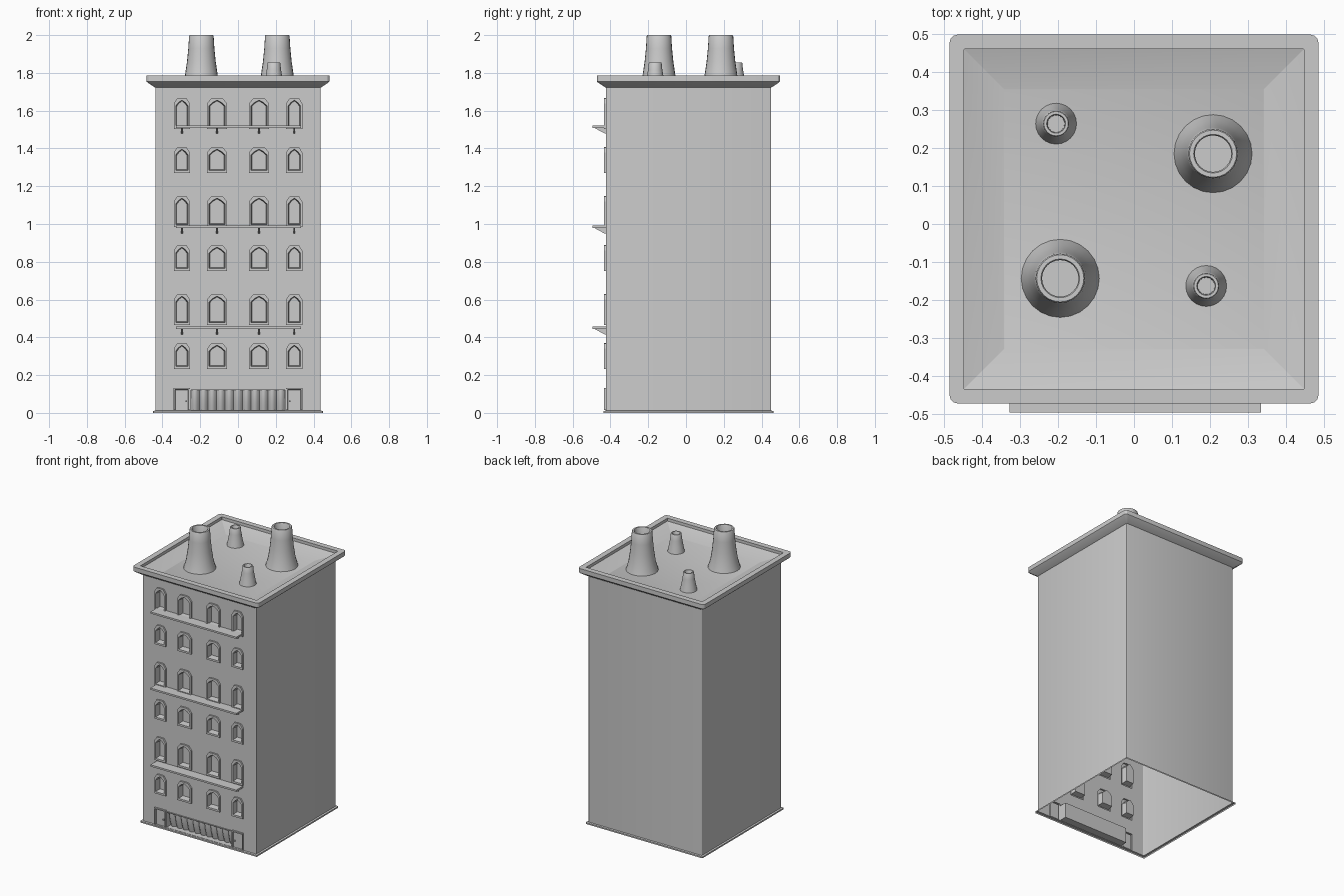
import bpy, bmesh, math

if "Cube" in bpy.data.objects:
    bpy.data.objects.remove(bpy.data.objects["Cube"])

YC = 0.013            # depth centre of the tower
HB = 0.437            # half width of the body
YF = YC - HB          # front wall plane
Z0, Z1 = 0.012, 1.722


def finish(name, bm, smooth=None, fix=True):
    if fix:
        bmesh.ops.recalc_face_normals(bm, faces=bm.faces)
    me = bpy.data.meshes.new(name)
    bm.to_mesh(me)
    bm.free()
    ob = bpy.data.objects.new(name, me)
    bpy.context.collection.objects.link(ob)
    if smooth:
        bpy.ops.object.select_all(action='DESELECT')
        ob.select_set(True)
        bpy.context.view_layer.objects.active = ob
        bpy.ops.object.shade_smooth_by_angle(angle=math.radians(smooth))
    return ob


def bridge(bm, a, b):
    n = len(a)
    return [bm.faces.new((a[i], a[(i + 1) % n], b[(i + 1) % n], b[i])) for i in range(n)]


def square_ring(bm, h, z, r, seg=3):
    """Rounded square, starting at the front right corner."""
    vs = []
    for k in range(4):
        base = -math.pi / 2 + k * math.pi / 2
        mid = base + math.pi / 4
        cx = math.copysign(h - r, math.cos(mid))
        cy = math.copysign(h - r, math.sin(mid))
        for j in range(seg + 1):
            a = base + j / seg * math.pi / 2
            vs.append(bm.verts.new((cx + r * math.cos(a), YC + cy + r * math.sin(a), z)))
    return vs


def box(bm, x0, x1, y0, y1, z0, z1):
    v = bmesh.ops.create_cube(bm, size=1)['verts']
    for p in v:
        p.co = ((x0 + x1) / 2 + p.co.x * (x1 - x0), (y0 + y1) / 2 + p.co.y * (y1 - y0),
                (z0 + z1) / 2 + p.co.z * (z1 - z0))


# --- hollow body, plinth, cornice and sunken roof in one shell
bm = bmesh.new()
profile = [(0.449, 0, .004), (0.449, 0.01, .004), (HB, Z0, .006), (HB, Z1, .006),
           (0.443, 1.725, .008), (0.48, 1.75, .018), (0.485, 1.755, .02), (0.485, 1.785, .02),
           (0.447, 1.785, .001), (0.447, 1.765, .001), (0.342, 1.73, .001)]
rings = [square_ring(bm, *p) for p in profile]
for i, (a, b) in enumerate(zip(rings, rings[1:])):
    faces = bridge(bm, a, b)
    if i == 2:                      # leave the front open for the window wall
        bm.faces.remove(faces[-1])
bm.faces.new(rings[-1])
finish("tower_shell", bm, 25, fix=False)


# --- outlines of openings as (x, z) loops
def arch(x, w, b, t, gable):
    s = t - 0.03
    sh = (t - 0.013) if gable else (t - 0.002)
    return [(x - w, b), (x + w, b), (x + w, s), (x + .58 * w, sh), (x, t),
            (x - .58 * w, sh), (x - w, s)]


def rect(x0, x1, z0, z1):
    return [(x0, z0), (x1, z0), (x1, z1), (x0, z1)]


holes = []


def framed(bm, outer, inner, pane, out, depth):
    """Raised frame around a recess closed by a pane."""
    holes.append(outer)
    layers = [(outer, 0), (outer, -out), (inner, -out), (pane, depth)]
    loops = [[bm.verts.new((x, YF + dy, z)) for x, z in pts] for pts, dy in layers]
    for a, b in zip(loops, loops[1:]):
        bridge(bm, a, b)
    bm.faces.new(loops[-1])


# --- windows: six rows of four
COLS = [(-0.297, .043), (-0.111, .053), (0.111, .053), (0.298, .043)]
bm = bmesh.new()
for row in range(6):
    t = 0.37 + row * 0.2595
    b = t - (0.165 if row % 2 else 0.137)
    for x, w in COLS:
        framed(bm, arch(x, w, b, t, False), arch(x, w - .011, b + .013, t - .012, True),
               arch(x, w - .015, b + .018, t - .016, True), 0.011, 0.03)
finish("windows", bm, fix=False)

# --- side doors with knobs
bm = bmesh.new()
for s in (-1, 1):
    c = s * 0.298
    framed(bm, rect(c - .043, c + .043, .014, .132), rect(c - .036, c + .036, .016, .124),
           rect(c - .034, c + .034, .016, .122), 0.011, 0.0)
    kx = c - s * .024
    box(bm, kx - .004, kx + .004, YF - .008, YF, .058, .066)
finish("side_doors", bm, fix=False)

# --- wide entrance recess
bm = bmesh.new()
entry = rect(-.254, .254, .014, .126)
opening = rect(-.25, .25, .016, .121)
framed(bm, entry, opening, opening, 0.006, 0.05)
finish("entrance_recess", bm, fix=False)

# --- rippled shutter filling the entrance
bm = bmesh.new()
N, ROWS, RIPPLES = 88, 5, 11
grid = []
for j in range(ROWS + 1):
    v = j / ROWS
    lean = 0.028 - 0.02 * math.sin(v * math.pi / 2)
    grid.append([bm.verts.new((-.25 + .5 * i / N,
                               YF + lean + .016 * (1 - abs(math.sin(math.pi * RIPPLES * i / N))),
                               .016 + .105 * v)) for i in range(N + 1)])
for a, b in zip(grid, grid[1:]):
    for i in range(N):
        bm.faces.new((a[i], a[i + 1], b[i + 1], b[i]))
finish("entrance_shutter", bm, 40, fix=False)

# --- front wall pierced by all the openings
bm = bmesh.new()
edges = []
for loop in [rect(-HB + .006, HB - .006, Z0, Z1)] + holes:
    vs = [bm.verts.new((x, YF, z)) for x, z in loop]
    edges += [bm.edges.new((vs[i], vs[(i + 1) % len(vs)])) for i in range(len(vs))]
bmesh.ops.triangle_fill(bm, edges=edges, use_beauty=True, normal=(0, -1, 0))
for f in bm.faces:
    f.normal_update()
    if f.normal.y > 0:
        f.normal_flip()
finish("front_wall", bm, fix=False)

# --- balcony ledges on triangular brackets
for n, top in enumerate((0.457, 0.991, 1.521)):
    bm = bmesh.new()
    box(bm, -.327, .334, -.496, YF, top - .012, top)
    for x, _ in COLS:
        tri = [(YF, top - .012), (-.485, top - .012), (-.478, top - .016),
               (YF - .006, top - .042), (YF, top - .042)]
        sides = [[bm.verts.new((x + d, y, z)) for y, z in tri] for d in (-.005, .005)]
        bridge(bm, *sides)
        for s in sides:
            bm.faces.new(s)
    finish(f"balcony_{n + 1}", bm)


# --- chimneys turned from a flared profile
def chimney(name, x, y, prof, seg=24):
    bm = bmesh.new()
    loops = [[bm.verts.new((x + r * math.cos(2 * math.pi * i / seg),
                            y + r * math.sin(2 * math.pi * i / seg), z)) for i in range(seg)]
             for r, z in prof]
    for a, b in zip(loops, loops[1:]):
        bridge(bm, a, b)
    bm.faces.new(loops[-1])
    finish(name, bm, 35, fix=False)


BIG = [(.103, 1.729), (.087, 1.785), (.076, 1.86), (.069, 1.93), (.065, 1.995),
       (.062, 2.0), (.051, 2.0), (.048, 1.995), (.048, 1.88)]
SMALL = [(.054, 1.729), (.046, 1.77), (.038, 1.815), (.034, 1.852), (.032, 1.855),
         (.025, 1.855), (.023, 1.852), (.022, 1.80)]
chimney("chimney_back", 0.208, 0.185, BIG)
chimney("chimney_front", -0.194, -0.143, BIG)
chimney("vent_back", -0.205, 0.264, SMALL)
chimney("vent_front", 0.19, -0.163, SMALL)
